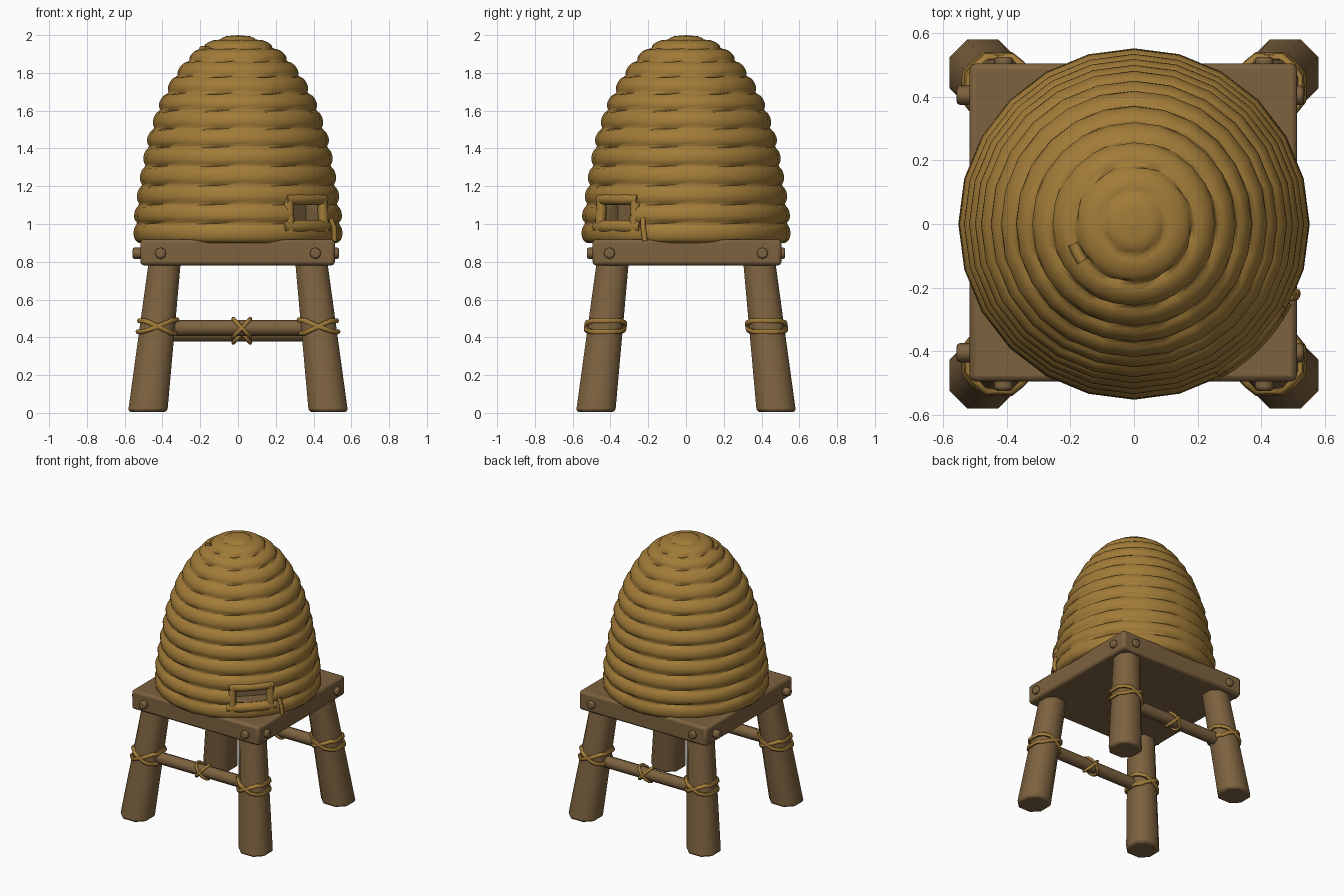
import bpy, bmesh, math
from mathutils import Vector, Matrix

if "Cube" in bpy.data.objects:
    bpy.data.objects.remove(bpy.data.objects["Cube"])


def material(name, rgb):
    m = bpy.data.materials.new(name)
    m.diffuse_color = (*rgb, 1)
    m.use_nodes = True
    m.node_tree.nodes["Principled BSDF"].inputs["Base Color"].default_value = m.diffuse_color
    return m


STRAW = material("straw", (0.36, 0.20, 0.040))
WOOD = material("brown wood", (0.205, 0.122, 0.05))


def finish(name, bm, mats, bevel=0, angle=40):
    bmesh.ops.recalc_face_normals(bm, faces=bm.faces)
    me = bpy.data.meshes.new(name)
    bm.to_mesh(me)
    bm.free()
    ob = bpy.data.objects.new(name, me)
    bpy.context.collection.objects.link(ob)
    for m in mats:
        me.materials.append(m)
    bpy.ops.object.select_all(action='DESELECT')
    ob.select_set(True)
    bpy.context.view_layer.objects.active = ob
    bpy.ops.object.shade_smooth_by_angle(angle=math.radians(angle))
    if bevel:
        b = ob.modifiers.new("bevel", 'BEVEL')
        b.width, b.segments = bevel, 2
    return ob


def tube(name, pts, r, mat, closed=False, sides=8, bevel=0):
    """Round rod or rope swept along points."""
    pts = [Vector(p) for p in pts]
    bm = bmesh.new()
    rings, n = [], len(pts)
    for i, p in enumerate(pts):
        a = pts[i - 1] if closed or i else p
        b = pts[(i + 1) % n] if closed or i < n - 1 else p
        t = (b - a).normalized()
        ref = Vector((0, 0, 1)) if abs(t.z) < 0.9 else Vector((1, 0, 0))
        u = t.cross(ref).normalized()
        v = t.cross(u)
        rings.append([bm.verts.new(p + r * (u * math.cos(k * math.tau / sides) + v * math.sin(k * math.tau / sides)))
                      for k in range(sides)])
    for i in range(n if closed else n - 1):
        A, B = rings[i], rings[(i + 1) % n]
        for k in range(sides):
            bm.faces.new((A[k], A[(k + 1) % sides], B[(k + 1) % sides], B[k]))
    if not closed:
        bm.faces.new(rings[0])
        bm.faces.new(rings[-1])
    ob = finish(name, bm, [mat], bevel, angle=60)
    if bevel:
        ob.modifiers["bevel"].angle_limit = math.radians(60)
    return ob


# Hive: a coiled straw skin; the coil index rises by one per turn (a helix)
PROFILE = [(0.553, 0.90), (0.553, 1.03), (0.525, 1.22), (0.485, 1.44), (0.425, 1.63),
           (0.34, 1.79), (0.265, 1.885), (0.195, 1.945), (0.125, 1.977), (0.06, 1.995), (0, 2.0)]
LENS = [0]
for p, q in zip(PROFILE, PROFILE[1:]):
    LENS.append(LENS[-1] + math.dist(p, q))
COILS, STEPS, SIDES = 13, 8, 24


def along(d):
    d = max(0, min(LENS[-1], d))
    i = next(k for k in range(1, len(LENS)) if d <= LENS[k] + 1e-9)
    t = (d - LENS[i - 1]) / (LENS[i] - LENS[i - 1])
    return Vector(PROFILE[i - 1]).lerp(Vector(PROFILE[i]), t)


def coil_point(s):
    s = max(0, min(COILS, s))
    d = s / COILS * LENS[-1]
    tan = (along(d + 0.05) - along(d - 0.05)).normalized()
    q = 2 * (s - math.floor(s + 1e-6)) - 1
    depth = 0.031 * (1 - math.sqrt(max(0, 1 - q * q))) * min(1, (COILS - s) / 2)
    return along(d) + depth * Vector((-tan.y, tan.x))


bm = bmesh.new()
grid = []
for k in range(-STEPS, COILS * STEPS + 1):
    row = []
    for j in range(SIDES + 1):
        r, z = coil_point(k / STEPS + j / SIDES)
        a = j * math.tau / SIDES + math.radians(210)
        row.append(bm.verts.new((max(r, 0) * math.cos(a), max(r, 0) * math.sin(a), max(z, 0.9))))
    grid.append(row)
for A, B in zip(grid, grid[1:]):
    for j in range(SIDES):
        bm.faces.new((A[j], A[j + 1], B[j + 1], B[j]))
bmesh.ops.remove_doubles(bm, verts=bm.verts, dist=0.0005)
bmesh.ops.holes_fill(bm, edges=[e for e in bm.edges if e.is_boundary], sides=0)
hive = finish("straw_hive", bm, [STRAW, WOOD], angle=80)

# Entrance hole cut through the corner-facing side
bm = bmesh.new()
bmesh.ops.create_cube(bm, size=1, matrix=Matrix.Rotation(-math.pi / 4, 4, 'Z')
                      @ Matrix.Translation((0.55, 0, 1.06)) @ Matrix.Diagonal((0.32, 0.24, 0.11, 1)))
for f in bm.faces:
    f.material_index = 1
cutter = finish("entrance_cutter", bm, [STRAW, WOOD])
cutter.hide_render = True
cutter.hide_set(True)
cut = hive.modifiers.new("entrance", 'BOOLEAN')
cut.operation, cut.object, cut.solver = 'DIFFERENCE', cutter, 'EXACT'


def on_hive(deg, z, r):
    a = math.radians(deg)
    return (r * math.cos(a), r * math.sin(a), z)


# Straw rolls framing the entrance, mostly sunk into the coils
tube("entrance_lintel", [on_hive(d, 1.13, 0.518) for d in range(-61, -28, 4)], 0.03, STRAW)
tube("entrance_sill", [on_hive(d, 0.985, 0.522) for d in range(-63, -26, 4)], 0.036, STRAW)
for side, d in (("left", -59), ("right", -31)):
    tube(f"entrance_{side}_post", [on_hive(d, 1.14, 0.518), on_hive(d, 1.05, 0.525), on_hive(d, 0.96, 0.53)],
         0.027, STRAW)
tube("entrance_tie", [on_hive(-25, 1.03, 0.54), on_hive(-24, 0.98, 0.557), on_hive(-23, 0.91, 0.555)], 0.014, STRAW)
# Loose end of the coil near the crown
tube("coil_end", [on_hive(d, 1.925, 0.2) for d in (198, 207, 216)], 0.018, STRAW)

# Board
bm = bmesh.new()
bmesh.ops.create_cube(bm, size=1, matrix=Matrix.Translation((-0.002, 0.005, 0.85)) @ Matrix.Diagonal((1.03, 1.0, 0.138, 1)))
finish("board", bm, [WOOD], bevel=0.018)

# Legs: splayed tapering eight-sided posts, with pegs and rope lashings at each corner
for sx, nx in ((-1, "left"), (1, "right")):
    for sy, ny in ((-1, "front"), (1, "back")):
        bm = bmesh.new()
        bmesh.ops.create_cube(bm, size=2)
        bmesh.ops.bevel(bm, geom=[e for e in bm.edges if abs(e.verts[0].co.z - e.verts[1].co.z) > 1],
                        offset=0.52, segments=1, affect='EDGES')
        for v in bm.verts:
            c, h = (0.388, 0.085) if v.co.z > 0 else (0.478, 0.104)
            v.co = (sx * c + v.co.x * h, sy * c + v.co.y * h, 0.80 if v.co.z > 0 else 0.005)
        leg = finish(f"{ny}_{nx}_leg", bm, [WOOD], bevel=0.016, angle=50)
        leg.modifiers["bevel"].angle_limit = math.radians(60)
        end = 0.558 if sx < 0 else 0.535
        tube(f"{ny}_{nx}_peg_a", [(sx * 0.41, sy * 0.45, 0.845), (sx * 0.41, sy * 0.525, 0.845)], 0.03, WOOD, bevel=0.01)
        tube(f"{ny}_{nx}_peg_b", [(sx * 0.45, sy * 0.405, 0.845), (sx * end, sy * 0.405, 0.845)], 0.03, WOOD, bevel=0.01)
        for i, tilt in enumerate((0.038, -0.035)):
            loop = []
            for k in range(16):
                a = k * math.tau / 16
                c, s = math.cos(a), math.sin(a)
                f = min(0.099 / max(abs(c), abs(s)), 0.145 / (abs(c) + abs(s)))
                z = 0.458 + tilt * max(-1, min(0.8, 1.3 * c))
                m = 0.388 + 0.09 * (0.8 - z) / 0.8  # leg centre at this height
                loop.append((sx * (m + f * c), sy * (m + f * s), z))
            tube(f"{ny}_{nx}_leg_rope_{i}", loop, 0.014, STRAW, closed=True, sides=6)

# Rungs joining the legs left to right, each with a crossed rope in the middle
for y, z, n in ((-0.43, 0.45, "front"), (0.43, 0.42, "back")):
    tube(f"{n}_rung", [(-0.43, y, z), (0.43, y, z)], 0.043, WOOD)
    for i, tilt in enumerate((0.045, -0.045)):
        tube(f"{n}_rung_rope_{i}", [(0.02 + tilt * math.sin(k * math.tau / 12), y + 0.048 * math.cos(k * math.tau / 12),
             z + 0.048 * math.sin(k * math.tau / 12)) for k in range(12)], 0.011, STRAW, closed=True, sides=6)
